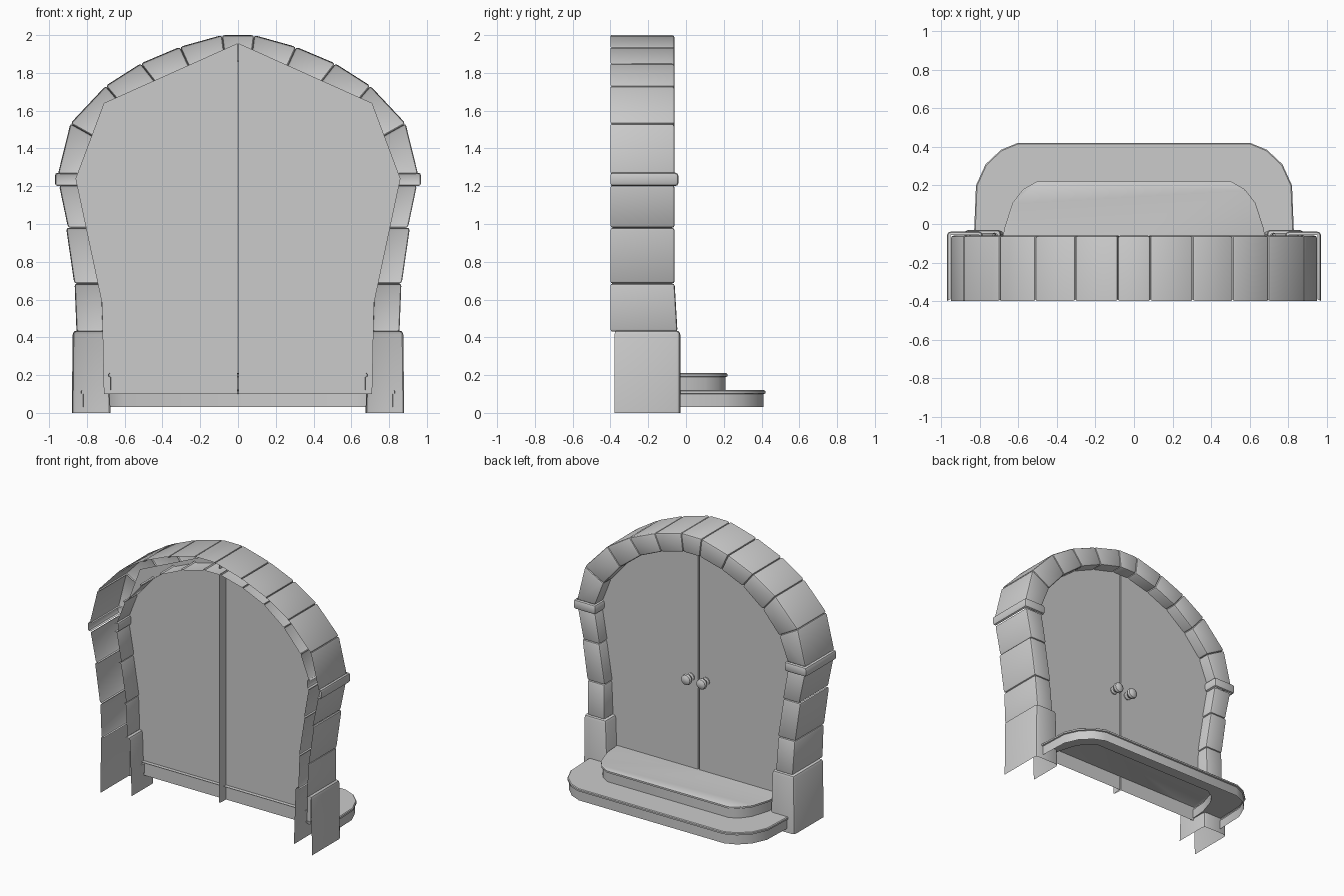
import bpy, bmesh, math
from mathutils import Matrix

if "Cube" in bpy.data.objects:
    bpy.data.objects.remove(bpy.data.objects["Cube"])


def finish(name, bm, mirror=False, smooth=True):
    me = bpy.data.meshes.new(name)
    bm.to_mesh(me)
    bm.free()
    ob = bpy.data.objects.new(name, me)
    bpy.context.collection.objects.link(ob)
    if mirror:
        ob.modifiers.new("mirror", 'MIRROR').use_axis[0] = True
    if smooth:
        bpy.ops.object.select_all(action='DESELECT')
        ob.select_set(True)
        bpy.context.view_layer.objects.active = ob
        bpy.ops.object.shade_smooth_by_angle(angle=math.radians(35))
    return ob


def stone(name, a, b, back=-0.4, bevel=0.014, grounded=False, mirror=True):
    """Hollow stone between two ends; each end = (inner xz, outer xz, front y)."""
    bm = bmesh.new()
    ends = []
    for inner, outer, yf in (a, b):
        ends.append([bm.verts.new(p) for p in (
            (inner[0], yf, inner[1]), (outer[0], yf, outer[1]),
            (outer[0], back, outer[1]), (inner[0], -0.3, inner[1]))])
    A, B = ends
    caps = [bm.faces.new(A), bm.faces.new(B[::-1])]
    for i in range(4):
        j = (i + 1) % 4
        f = bm.faces.new((A[j], A[i], B[i], B[j]))
        if i == 2:
            caps.append(f)
    for f in caps:
        f.material_index = 1
    bmesh.ops.recalc_face_normals(bm, faces=bm.faces)
    rear = {A[2], A[3], B[2], B[3]}
    low = set(A) if grounded else set()
    edges = [e for e in bm.edges
             if not set(e.verts) <= rear and not set(e.verts) <= low]
    bmesh.ops.bevel(bm, geom=edges, offset=bevel, segments=2, profile=0.5,
                    affect='EDGES', clamp_overlap=True, material=0)
    # open back and open joints
    bmesh.ops.delete(bm, geom=[f for f in bm.faces if f.material_index == 1],
                     context='FACES')
    return finish(name, bm, mirror)


# Plinth blocks
stone("plinth", ((0.675, 0), (0.88, 0), -0.03), ((0.69, 0.437), (0.875, 0.437), -0.03),
      back=-0.378, bevel=0.022, grounded=True)

# Jamb stones
stone("jamb_lower", ((0.712, 0.43), (0.855, 0.43), -0.045),
      ((0.722, 0.685), (0.865, 0.685), -0.06))
stone("jamb_middle", ((0.718, 0.685), (0.867, 0.685), -0.06),
      ((0.765, 0.98), (0.91, 0.98), -0.06))
stone("jamb_upper", ((0.76, 0.98), (0.90, 0.98), -0.06),
      ((0.80, 1.205), (0.947, 1.205), -0.06))

# Projecting band at the spring of the arch
stone("spring_band", ((0.785, 1.2), (0.97, 1.2), -0.04),
      ((0.785, 1.272), (0.97, 1.272), -0.04), bevel=0.018)

# Arch stones
joints = [((0.80, 1.265), (0.953, 1.265)), ((0.73, 1.445), (0.887, 1.533)),
          ((0.592, 1.605), (0.70, 1.732)), ((0.425, 1.735), (0.515, 1.85)),
          ((0.25, 1.812), (0.307, 1.938)), ((0.068, 1.86), (0.085, 2.0))]
for i in range(5):
    stone(f"arch_stone_{i + 1}", (*joints[i], -0.06), (*joints[i + 1], -0.06))
flip = tuple((-x, z) for x, z in joints[-1])
stone("keystone", (*joints[-1], -0.06), (*flip, -0.06), mirror=False)

# Double door: two flat leaves with a folded-back meeting edge
DY = -0.15
bm = bmesh.new()
leaf = [(0.006, 0.1), (0.71, 0.1), (0.72, 0.58), (0.86, 1.24), (0.71, 1.64), (0.006, 1.955)]
vs = [bm.verts.new((x, DY, z)) for x, z in leaf]
f = bm.faces.new(vs[::-1])
edge = [bm.verts.new((0.003, DY - 0.07, z)) for z in (0.1, 1.955)]
bm.faces.new((vs[0], vs[5], edge[1], edge[0]))
finish("door_leaf", bm, mirror=True, smooth=False)

# Door knobs: turned profile of (radius, distance from door)
bm = bmesh.new()
prof = [(0.03, 0), (0.03, 0.008), (0.016, 0.014), (0.016, 0.03), (0.034, 0.036),
        (0.041, 0.05), (0.036, 0.066), (0.02, 0.076), (0, 0.078)]
pv = [bm.verts.new((r, 0, h)) for r, h in prof]
pe = [bm.edges.new(p) for p in zip(pv, pv[1:])]
bmesh.ops.spin(bm, geom=pv + pe, cent=(0, 0, 0), axis=(0, 0, 1),
               angle=math.tau, steps=14, use_merge=True)
bmesh.ops.remove_doubles(bm, verts=bm.verts, dist=0.0005)
bmesh.ops.recalc_face_normals(bm, faces=bm.faces)
bm.transform(Matrix.Translation((0.063, DY, 0.89)) @ Matrix.Rotation(-math.pi / 2, 4, 'X'))
finish("door_knob", bm, mirror=True)

# Two rounded steps: one open shell of stacked outlines
lower = [(0.83, -0.05), (0.82, 0.2), (0.77, 0.31), (0.69, 0.385), (0.605, 0.42)]
upper = [(0.685, -0.18), (0.675, -0.03), (0.63, 0.11), (0.575, 0.18), (0.505, 0.22)]
layers = [(lower, 0.03, 0.01), (lower, 0.10, 0.01), (lower, 0.103, 0), (lower, 0.115, 0),
          (lower, 0.12, 0.006), (upper, 0.12, 0.01), (upper, 0.19, 0.01),
          (upper, 0.193, 0), (upper, 0.206, 0), (upper, 0.21, 0.006)]
bm = bmesh.new()
rings = []
for outline, z, inset in layers:
    half = []
    for i, (x, y) in enumerate(outline):
        t = i / 4 * math.pi / 2
        half.append((x - inset * math.cos(t), y - inset * math.sin(t)))
    pts = half + [(-x, y) for x, y in reversed(half)]
    rings.append([bm.verts.new((x, y, z)) for x, y in pts])
for r, s in zip(rings, rings[1:]):
    for i in range(len(r) - 1):
        bm.faces.new((r[i], r[i + 1], s[i + 1], s[i]))
bm.faces.new(rings[-1])
finish("steps", bm)
